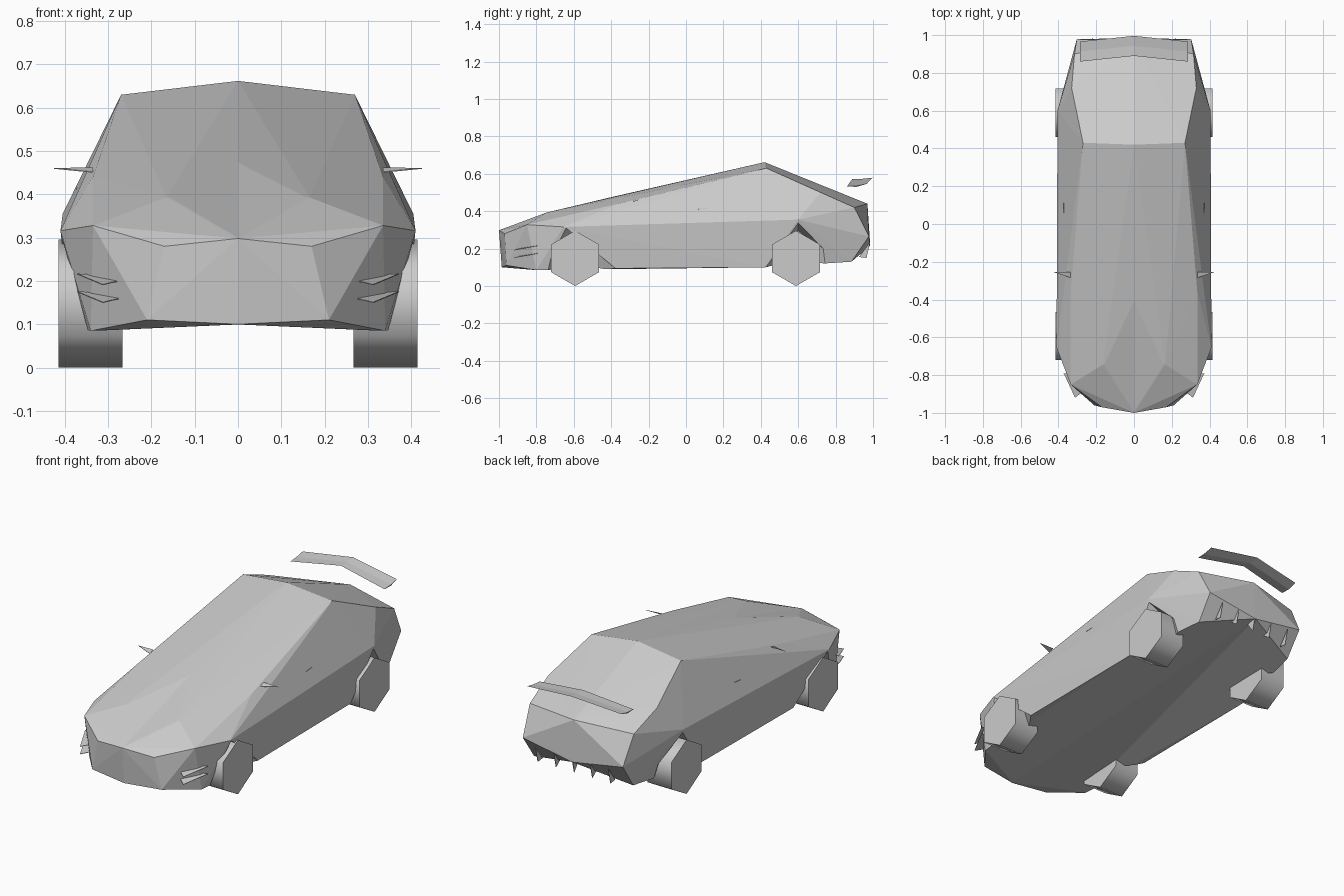
import bpy, bmesh
from math import radians, pi
from mathutils import Vector, Matrix

if "Cube" in bpy.data.objects:
    bpy.data.objects.remove(bpy.data.objects["Cube"])


def make_object(name, bm):
    bmesh.ops.recalc_face_normals(bm, faces=bm.faces[:])
    me = bpy.data.meshes.new(name)
    bm.to_mesh(me)
    bm.free()
    ob = bpy.data.objects.new(name, me)
    bpy.context.collection.objects.link(ob)
    return ob


def hull(name, pts):
    """Faceted solid spanned by its corner points."""
    bm = bmesh.new()
    for p in pts:
        bm.verts.new(p)
    bmesh.ops.convex_hull(bm, input=bm.verts[:])
    loose = [v for v in bm.verts if not v.link_faces]
    bmesh.ops.delete(bm, geom=loose, context="VERTS")
    return make_object(name, bm)


def plate(name, pts, offset):
    """Thin convex plate: an outline thickened along an offset."""
    return hull(name, [Vector(p) for p in pts] + [Vector(p) + Vector(offset) for p in pts])


def flip(pts, s):
    return [(s * x, y, z) for x, y, z in pts]


def cut(target, cutter):
    cutter.hide_render = True
    cutter.hide_viewport = True
    mod = target.modifiers.new(cutter.name, "BOOLEAN")
    mod.operation = "DIFFERENCE"
    mod.solver = "EXACT"
    mod.object = cutter


# Body: faceted wedge shell from its key half-section points
half = [
    (0, -1.0, 0.298), (0.17, -0.97, 0.28), (0.335, -0.85, 0.328),      # nose rim
    (0, -0.985, 0.10), (0.21, -0.96, 0.11), (0.34, -0.80, 0.085),      # chin
    (0, -0.40, 0.475), (0.165, -0.745, 0.393), (0.335, -0.36, 0.44),   # bonnet
    (0, 0.42, 0.662), (0.27, 0.43, 0.63), (0.33, 0.72, 0.50),          # roof
    (0.41, -0.655, 0.316), (0.405, 0.60, 0.355),                       # waist
    (0.385, -0.41, 0.094), (0.385, 0.42, 0.10),                        # sill
    (0, 0.97, 0.44), (0.315, 0.90, 0.42), (0.303, 0.978, 0.265),       # tail
    (0, 0.985, 0.215), (0.30, 0.885, 0.13),
]
body = hull("body", half + flip([p for p in half if p[0]], -1))

# Bonnet valley: shallow crease between the two bonnet ridges
cut(body, hull("bonnet_valley_cutter", [
    (0, -1.0, 0.2985), (0, -0.40, 0.4755), (0.165, -0.745, 0.394),
    (-0.165, -0.745, 0.394), (0, -0.7, 0.7)]))

# Underside: centre line rises from chin to tail
floor = [(0.34, -0.80, 0.084), (0.386, 0.42, 0.099), (0.301, 0.884, 0.129), (0.30, 0.9, -0.1), (0.34, -0.8, -0.1)]
cut(body, hull("underside_cutter", floor + flip(floor, -1) + [(0, -0.986, 0.099), (0, 0.986, 0.216)]))

# Wheel arches: triangular recesses narrowing inwards
arches = {
    "front": ([(-0.87, -0.02), (-0.65, 0.313), (-0.25, -0.02)],
              [(-0.75, -0.02), (-0.60, 0.295), (-0.42, -0.02)]),
    "rear": ([(0.32, -0.02), (0.60, 0.350), (1.05, -0.02)],
             [(0.42, -0.02), (0.60, 0.295), (0.80, -0.02)]),
}
for end, (outer, inner) in arches.items():
    for s, side in ((1, "right"), (-1, "left")):
        pts = [(x, y, z) for x, tri in ((0.43, outer), (0.31, inner)) for y, z in tri]
        cut(body, hull(f"{end}_{side}_arch_cutter", flip(pts, s)))

# Wheels: six-sided drums standing on a corner
for end, y in (("front", -0.593), ("rear", 0.588)):
    for s, side in ((1, "right"), (-1, "left")):
        bm = bmesh.new()
        bmesh.ops.create_cone(bm, cap_ends=True, segments=6, radius1=0.148, radius2=0.148, depth=0.148)
        a = max(bm.verts, key=lambda v: v.co.x)
        if abs(a.co.y) > 0.01:
            bmesh.ops.rotate(bm, verts=bm.verts[:], matrix=Matrix.Rotation(pi / 6, 3, "Z"))
        bmesh.ops.rotate(bm, verts=bm.verts[:], matrix=Matrix.Rotation(pi / 2, 3, "Y"))
        bmesh.ops.translate(bm, verts=bm.verts[:], vec=Vector((s * 0.341, y, 0.148)))
        wheel = make_object(f"{end}_{side}_wheel", bm)
        bpy.ops.object.select_all(action="DESELECT")
        wheel.select_set(True)
        bpy.context.view_layer.objects.active = wheel
        bpy.ops.object.shade_smooth_by_angle(angle=radians(65))

# Rear wing: thin chevron blade
stations = [
    (-0.285, 0.86, 0.966, 0.529, 0.543),
    (0, 0.89, 0.996, 0.570, 0.576),
    (0.285, 0.86, 0.966, 0.529, 0.543),
]
bm = bmesh.new()
rings = []
for x, y0, y1, z0, z1 in stations:
    ym, zm = (y0 + y1) / 2, (z0 + z1) / 2
    ring = [(y0, z0 + 0.003), (ym, zm), (y1, z1 + 0.003), (ym, zm - 0.006)]
    rings.append([bm.verts.new((x, y, z)) for y, z in ring])
for a, b in zip(rings, rings[1:]):
    for i in range(4):
        j = (i + 1) % 4
        bm.faces.new((a[i], a[j], b[j], b[i]))
bm.faces.new(rings[0])
bm.faces.new(rings[-1])
make_object("rear_wing", bm)

# Small paired details: mirrors, front fins and door handles
for s, side in ((1, "right"), (-1, "left")):
    mirror = [(0.335, -0.285, 0.450), (0.425, -0.255, 0.459), (0.335, -0.255, 0.460)]
    plate(f"{side}_mirror", flip(mirror, s), (0, 0, 0.002))
    for i, dz in enumerate((0, -0.041)):
        fin = [(0.275, -0.89, 0.199), (0.312, -0.92, 0.190), (0.372, -0.79, 0.215), (0.32, -0.80, 0.212)]
        plate(f"{side}_front_fin_{i + 1}", flip([(x, y, z + dz) for x, y, z in fin], s), (0, 0, 0.002))
    handle = [(0.362, 0.055, 0.408), (0.374, 0.06, 0.410), (0.372, 0.11, 0.413), (0.36, 0.11, 0.412)]
    plate(f"{side}_door_handle", flip(handle, s), (0, 0, 0.003))

# Diffuser blades: small spikes under the tail
for i in range(5):
    x = -0.22 + 0.11 * i
    rise = 0.05 * (1 - abs(x) / 0.22)
    blade = [(x, 0.925, 0.155 + rise), (x, 0.965, 0.150), (x, 0.985, 0.235)]
    plate(f"diffuser_blade_{i + 1}", blade, (0.003, 0, 0))
